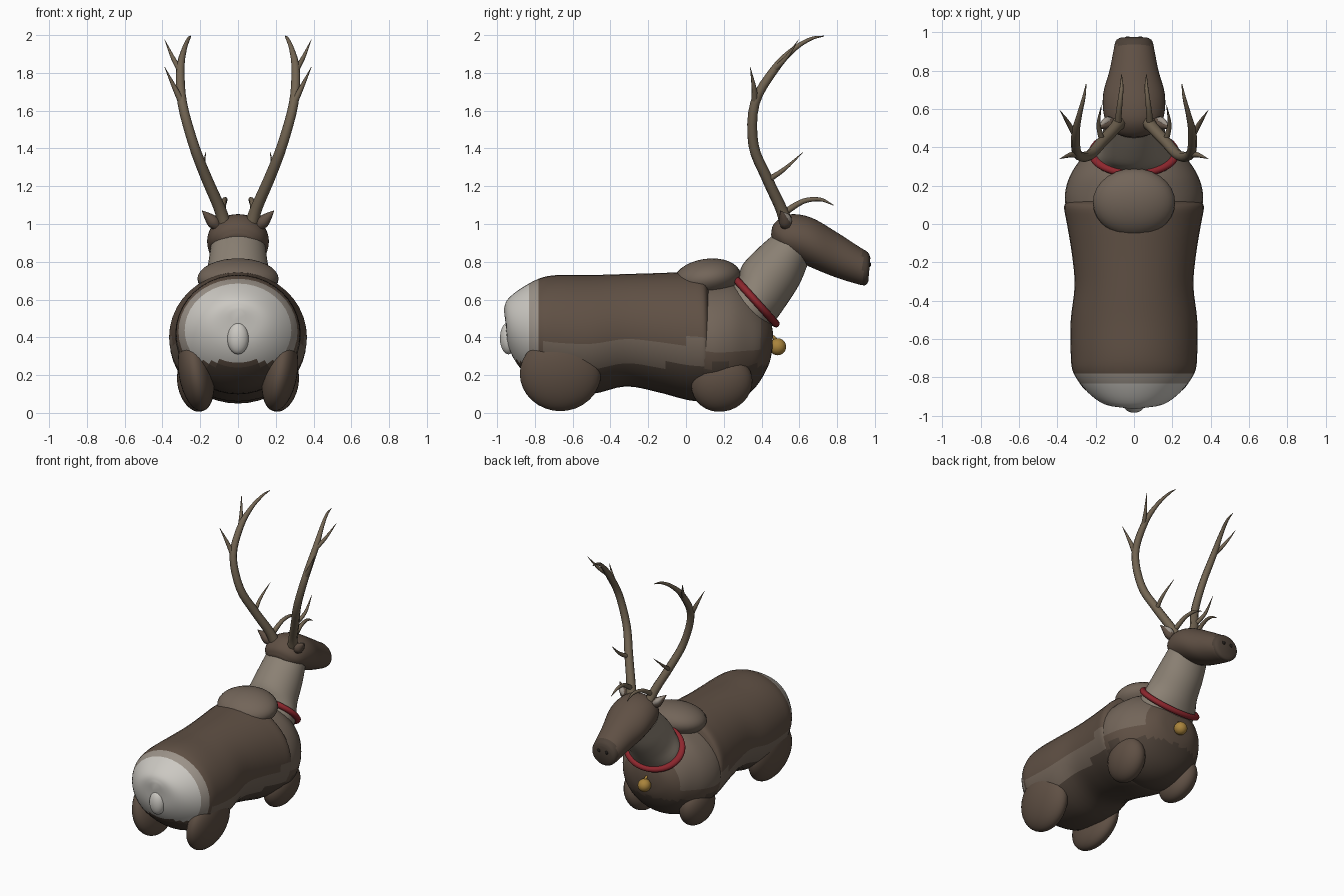
import bpy, bmesh, math
from mathutils import Vector

if "Cube" in bpy.data.objects:
    bpy.data.objects.remove(bpy.data.objects["Cube"])


def mat(name, r, g, b):
    m = bpy.data.materials.new(name)
    m.diffuse_color = (r, g, b, 1)
    m.use_nodes = True
    m.node_tree.nodes["Principled BSDF"].inputs["Base Color"].default_value = m.diffuse_color
    return m


BROWN = mat("brown_fur", .115, .08, .058)
DARK = mat("dark_fur", .075, .054, .04)
MID = mat("light_brown_fur", .17, .13, .10)
GREY = mat("neck_fur", .26, .22, .175)
PALE = mat("pale_fur", .33, .29, .25)
WHITE = mat("white_fur", .60, .58, .54)
BONE = mat("antler_bone", .17, .13, .085)
RED = mat("red_strap", .27, .02, .027)
GOLD = mat("brass", .40, .23, .045)
BLACK = mat("nostril_black", .015, .012, .01)


def smooth_path(pts, n):
    """Catmull-Rom interpolation of tuples."""
    p = [Vector(q) for q in pts]
    p = [2 * p[0] - p[1]] + p + [2 * p[-1] - p[-2]]
    out = []
    for i in range(1, len(p) - 2):
        a, b, c, d = p[i - 1:i + 3]
        for k in range(n):
            t = k / n
            out.append(.5 * (2 * b + (c - a) * t + (2 * a - 5 * b + 4 * c - d) * t * t
                             + (3 * b - a - 3 * c + d) * t ** 3))
    return out + [p[-2]]


def finish(ob, angle=50):
    bpy.ops.object.select_all(action='DESELECT')
    bpy.context.view_layer.objects.active = ob
    ob.select_set(True)
    bpy.ops.object.shade_smooth_by_angle(angle=math.radians(angle))


def loft(name, rings, mats, paint=lambda c: 0, seg=40, n=4):
    """Ring = upper point (y, z), lower point (y, z), half width in x."""
    bm = bmesh.new()
    loops = []
    for y1, z1, y2, z2, rx in smooth_path(rings, n):
        loop = []
        for k in range(seg):
            a = 2 * math.pi * k / seg
            c = math.cos(a) / 2
            loop.append(bm.verts.new((rx * math.sin(a), (y1 + y2) / 2 + (y1 - y2) * c,
                                      (z1 + z2) / 2 + (z1 - z2) * c)))
        loops.append(loop)
    for A, B in zip(loops, loops[1:]):
        for k in range(seg):
            j = (k + 1) % seg
            bm.faces.new((A[k], A[j], B[j], B[k]))
    bm.faces.new(loops[0])
    bm.faces.new(loops[-1])
    bmesh.ops.recalc_face_normals(bm, faces=bm.faces)
    for f in bm.faces:
        f.material_index = paint(f.calc_center_median())
    me = bpy.data.meshes.new(name)
    bm.to_mesh(me)
    bm.free()
    for m in mats:
        me.materials.append(m)
    ob = bpy.data.objects.new(name, me)
    bpy.context.collection.objects.link(ob)
    finish(ob)
    return ob


def ball(name, loc, size, m, rot=(0, 0, 0)):
    bpy.ops.mesh.primitive_uv_sphere_add(segments=28, ring_count=16, radius=1, location=loc,
                                         rotation=[math.radians(a) for a in rot])
    ob = bpy.context.object
    ob.name = name
    ob.scale = size
    ob.data.materials.append(m)
    finish(ob)
    return ob


def tube(name, pts, m, side=1, n=4):
    """Tapered tube through points (x, y, z, radius), mirrored when side is -1."""
    cu = bpy.data.curves.new(name, 'CURVE')
    cu.dimensions = '3D'
    cu.bevel_depth = 1
    cu.bevel_resolution = 2
    cu.use_fill_caps = True
    path = smooth_path(pts, n)
    sp = cu.splines.new('POLY')
    sp.points.add(len(path) - 1)
    for p, (x, y, z, r) in zip(sp.points, path):
        p.co = (x * side, y, z, 1)
        p.radius = max(r, .001)
    cu.materials.append(m)
    ob = bpy.data.objects.new(name, cu)
    bpy.context.collection.objects.link(ob)
    bpy.ops.object.select_all(action='DESELECT')
    bpy.context.view_layer.objects.active = ob
    ob.select_set(True)
    bpy.ops.object.convert(target='MESH')
    finish(bpy.context.object)


# Trunk with white rump and paler flank band
def trunk_paint(c):
    if c.z > .28 and c.y < -.83:
        return 3
    if c.z > .28 and c.y < -.775:
        return 2
    if c.z < .25:
        return 4
    return 1 if c.z < .38 and c.y > -.75 else 0


trunk = [(-.965, .55, -.955, .47, .04), (-.945, .60, -.94, .35, .15), (-.88, .655, -.88, .24, .24),
         (-.78, .71, -.78, .15, .315), (-.68, .73, -.68, .11, .33), (-.50, .73, -.50, .10, .33),
         (-.32, .735, -.32, .14, .31), (-.15, .74, -.15, .11, .325), (0, .745, 0, .07, .35),
         (.09, .74, .09, .06, .365), (.12, .69, .12, .07, .345)]
loft("trunk", trunk, [BROWN, MID, PALE, WHITE, DARK], trunk_paint)

# Chest and shoulders
chest = [(.07, .69, .07, .07, .355), (.16, .69, .16, .05, .36), (.25, .685, .25, .06, .335),
         (.33, .645, .33, .10, .285), (.40, .57, .39, .165, .23), (.445, .50, .44, .26, .15),
         (.46, .43, .458, .34, .06)]
loft("chest", chest, [MID, DARK, BROWN],
     lambda c: 1 if c.z < .25 else (2 if c.y > .40 or c.z < .32 else 0))
ball("withers", (0, .112, .71), (.215, .18, .106), MID, (8, 0, 0))

# Neck and head
neck = [(.16, .64, .40, .36, .20), (.265, .70, .465, .475, .205), (.30, .785, .53, .57, .175),
        (.38, .87, .60, .68, .16), (.47, .95, .65, .80, .145)]
loft("neck", neck, [GREY])
head = [(.45, .94, .50, .86, .08), (.465, 1.0, .56, .82, .135), (.54, 1.05, .63, .785, .16),
        (.66, 1.035, .71, .75, .16), (.80, .955, .80, .715, .128), (.92, .877, .88, .69, .108),
        (.963, .85, .945, .675, .096), (.976, .82, .965, .695, .075)]
loft("head", head, [BROWN, DARK], lambda c: 1 if c.y > .935 else 0)

# Collar and bell
bpy.ops.mesh.primitive_torus_add(major_radius=.158, minor_radius=.02, major_segments=48,
                                 minor_segments=12, location=(0, .37, .59),
                                 rotation=(math.radians(-48), 0, 0))
collar = bpy.context.object
collar.name = "collar"
collar.scale = (1.34, 1, 1)
collar.data.materials.append(RED)
finish(collar)
ball("bell", (0, .485, .35), (.045, .045, .045), GOLD)
tube("bell_stem", [(0, .43, .415, .009), (0, .465, .40, .009), (0, .485, .37, .012)], GOLD)

# Tail
ball("tail", (0, -.94, .395), (.057, .045, .085), WHITE)

# Antler beam and tines: points are (x, y, z, radius)
antler = {
    "antler_beam": [(.075, .53, 1.01, .036), (.10, .50, 1.09, .031), (.17, .425, 1.25, .029),
                    (.235, .357, 1.42, .027), (.295, .365, 1.64, .025), (.305, .47, 1.82, .022),
                    (.285, .57, 1.925, .014), (.262, .66, 1.98, .009), (.25, .73, 1.995, .002)],
    "brow_tine": [(.085, .52, 1.06, .018), (.075, .62, 1.12, .014), (.065, .71, 1.13, .010),
                  (.065, .78, 1.10, .002)],
    "middle_tine": [(.165, .43, 1.23, .016), (.185, .52, 1.29, .011), (.17, .62, 1.38, .001)],
    "side_tine": [(.295, .365, 1.64, .019), (.335, .36, 1.72, .013), (.388, .34, 1.83, .001)],
    "upper_tine": [(.305, .46, 1.81, .016), (.345, .53, 1.88, .011), (.388, .595, 1.975, .001)],
}

for s, side in ((1, "right"), (-1, "left")):
    # Folded legs
    ball(f"rear_leg_{side}", (.222 * s, -.665, .207), (.092, .215, .20), BROWN, (0, 10 * s, 0))
    ball(f"front_leg_{side}", (.225 * s, .19, .155), (.095, .165, .148), BROWN, (25, 12 * s, 0))
    # Ears with pale lining
    tube(f"ear_{side}", [(.10, .53, .98, .022), (.13, .525, 1.01, .034), (.16, .515, 1.04, .022),
                         (.19, .50, 1.07, .002)], BROWN, s)
    tube(f"ear_lining_{side}", [(.125, .54, 1.01, .02), (.145, .537, 1.03, .021),
                                (.165, .522, 1.05, .012), (.18, .512, 1.062, .002)], PALE, s)
    ball(f"nostril_{side}", (.032 * s, .971, .785), (.013, .009, .013), BLACK)
    for part, pts in antler.items():
        tube(f"{part}_{side}", pts, BONE, s)
